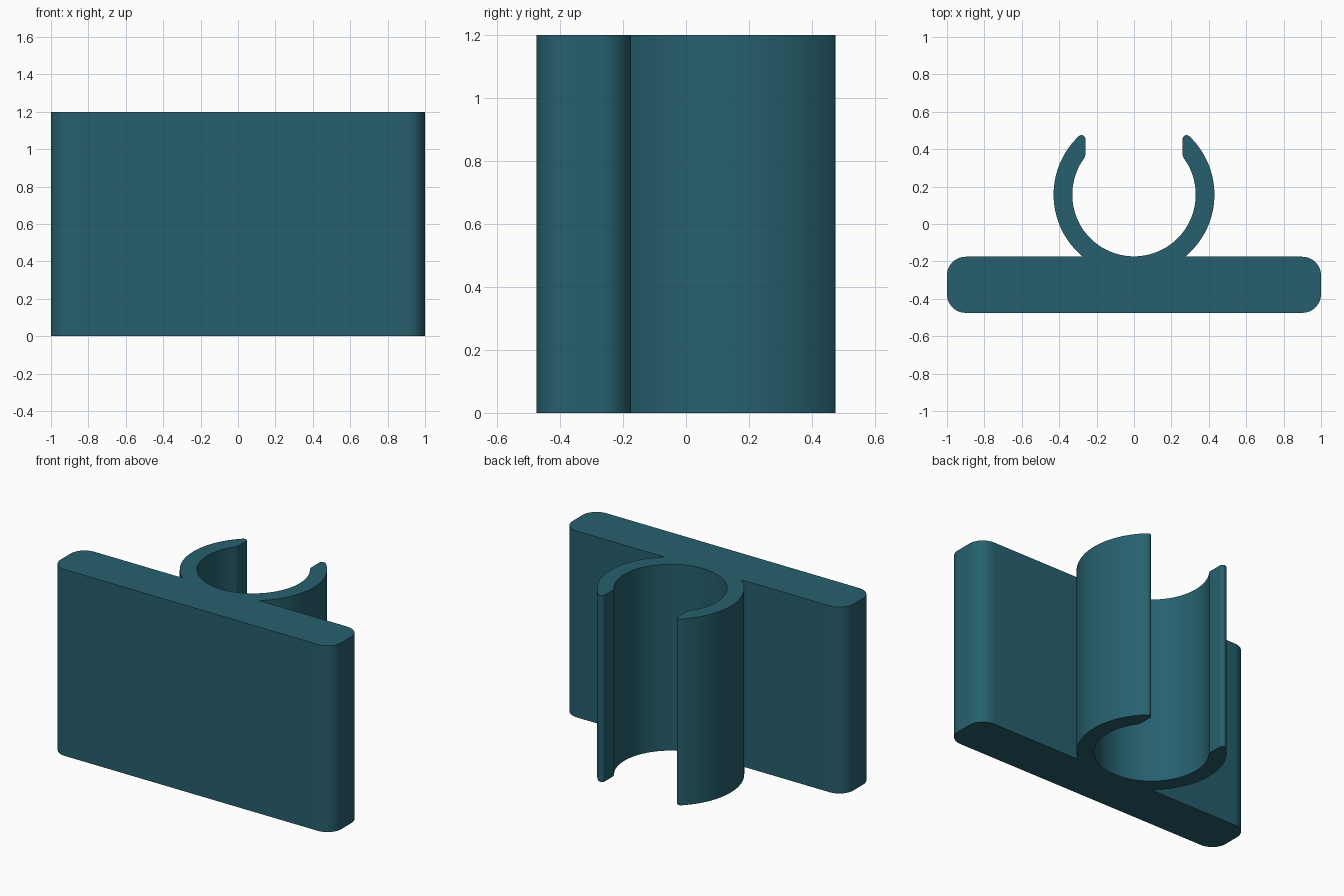
import bpy, bmesh, math

if "Cube" in bpy.data.objects:
    bpy.data.objects.remove(bpy.data.objects["Cube"])

HEIGHT = 1.2
PLATE_BACK, PLATE_FRONT = -0.175, -0.475
CORNER = 0.1                       # plate corner radius
CY, R_OUT, R_IN = 0.157, 0.43, 0.33  # clip ring
GAP = 0.26                         # half width of the clip opening
TIP, LIP = 0.021, 0.04             # rounding of the clip ends


def arc(cx, cy, r, start, end, n):
    """Points on an arc, angles in radians."""
    return [(cx + r * math.cos(start + (end - start) * i / n),
             cy + r * math.sin(start + (end - start) * i / n)) for i in range(n + 1)]


pi = math.pi
# Centres of the rounded clip end, tangent to the ring and the opening
tx = GAP + TIP
ty = math.sqrt((R_OUT - TIP) ** 2 - tx ** 2)
lx = GAP + LIP
ly = math.sqrt((R_IN + LIP) ** 2 - lx ** 2)
a_tip, a_lip = math.atan2(ty, tx), math.atan2(ly, lx)
a_join = math.asin((PLATE_BACK - CY) / R_OUT)

# Right half of the outline: plate, outer ring, clip end, inner ring
half = arc(1 - CORNER, PLATE_FRONT + CORNER, CORNER, -pi / 2, 0, 12)
half += arc(1 - CORNER, PLATE_BACK - CORNER, CORNER, 0, pi / 2, 12)
half += arc(0, CY, R_OUT, a_join, a_tip, 40)
half += arc(tx, CY + ty, TIP, a_tip, pi, 10)[1:]
half += arc(lx, CY + ly, LIP, pi, pi + a_lip, 6)
half += arc(0, CY, R_IN, a_lip, -pi / 2, 48)[1:]
outline = half + [(-x, y) for x, y in reversed(half[:-1])]

# Extrude the outline upwards
bm = bmesh.new()
base = bm.faces.new([bm.verts.new((x, y, 0)) for x, y in outline])
top = bmesh.ops.extrude_face_region(bm, geom=[base], use_keep_orig=True)
bmesh.ops.translate(bm, vec=(0, 0, HEIGHT),
                    verts=[v for v in top["geom"] if isinstance(v, bmesh.types.BMVert)])
bmesh.ops.recalc_face_normals(bm, faces=bm.faces)
mesh = bpy.data.meshes.new("clip_bracket")
bm.to_mesh(mesh)
bm.free()

teal = bpy.data.materials.new("dark teal")
teal.diffuse_color = (0.0194, 0.117, 0.156, 1)
teal.use_nodes = True
teal.node_tree.nodes["Principled BSDF"].inputs["Base Color"].default_value = teal.diffuse_color
mesh.materials.append(teal)

bracket = bpy.data.objects.new("clip_bracket", mesh)
bpy.context.collection.objects.link(bracket)
bpy.context.view_layer.objects.active = bracket
bracket.select_set(True)
bpy.ops.object.shade_smooth_by_angle(angle=math.radians(30))
